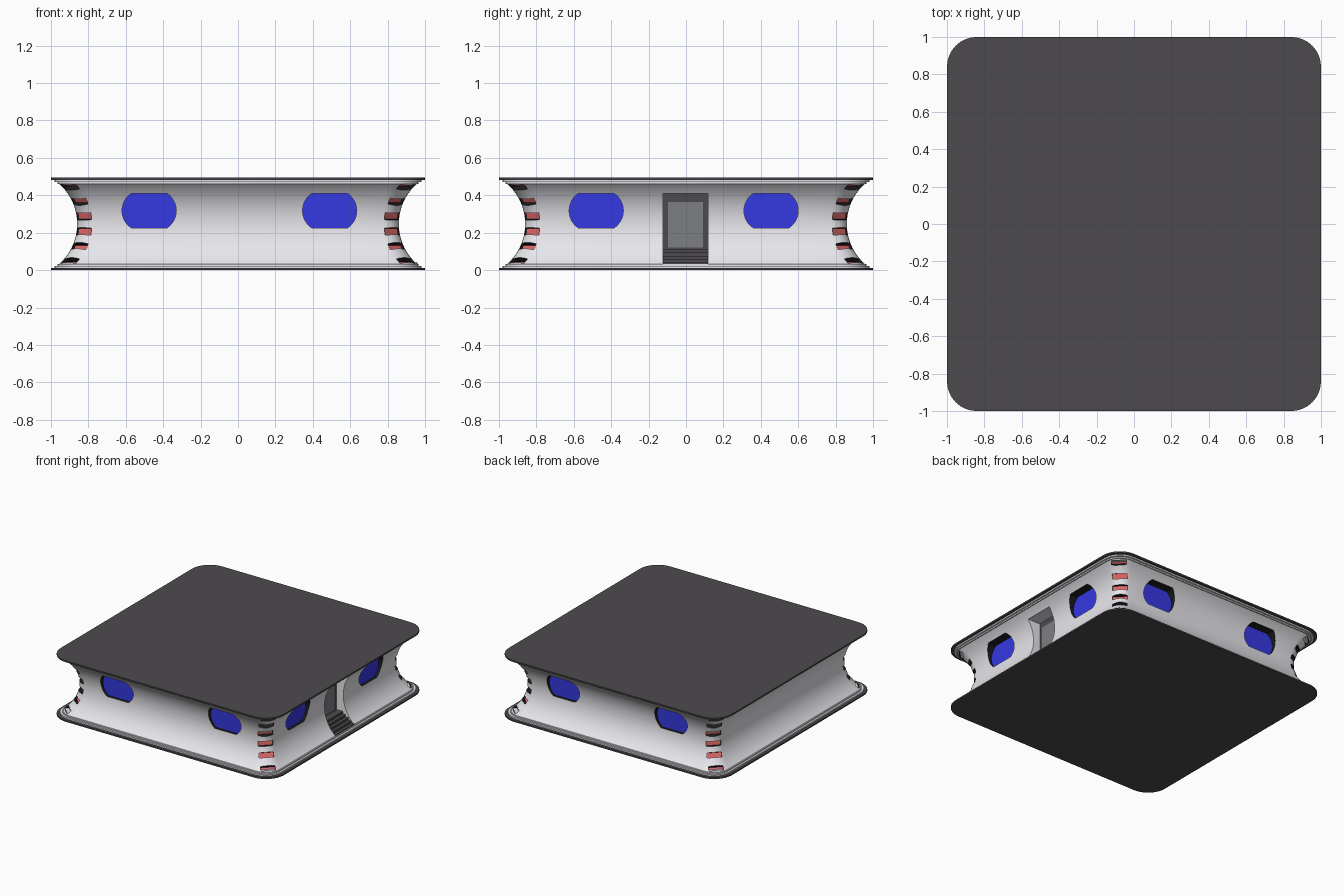
import bpy, bmesh, math
from mathutils import Matrix, Vector

if "Cube" in bpy.data.objects:
    bpy.data.objects.remove(bpy.data.objects["Cube"])


def mat(name, rgb):
    m = bpy.data.materials.new(name)
    m.diffuse_color = (*rgb, 1)
    m.use_nodes = True
    m.node_tree.nodes["Principled BSDF"].inputs["Base Color"].default_value = m.diffuse_color
    return m


DARK = mat("dark_grey", (0.075, 0.068, 0.075))
WHITE = mat("off_white", (0.8, 0.8, 0.84))
BLACK = mat("black", (0.012, 0.012, 0.012))
BLUE = mat("blue_glass", (0.035, 0.04, 0.75))
RED = mat("red_light", (0.75, 0.14, 0.14))
GREY = mat("grey_glass", (0.2, 0.21, 0.22))


def finish(name, bm, material, smooth=False):
    bmesh.ops.recalc_face_normals(bm, faces=bm.faces)
    me = bpy.data.meshes.new(name)
    bm.to_mesh(me)
    bm.free()
    ob = bpy.data.objects.new(name, me)
    bpy.context.collection.objects.link(ob)
    me.materials.append(material)
    if smooth:
        bpy.context.view_layer.objects.active = ob
        ob.select_set(True)
        bpy.ops.object.shade_smooth_by_angle(angle=math.radians(30))
        ob.select_set(False)
    return ob


def loft(name, levels, material):
    """Stack of rounded squares given as (z, half width, corner radius)."""
    bm = bmesh.new()
    rings = []
    for z, w, r in levels:
        ring = []
        for q in range(4):
            for k in range(9):
                a = math.pi / 2 * (q + k / 8)
                sx = 1 if q in (0, 3) else -1
                sy = 1 if q < 2 else -1
                ring.append(bm.verts.new((sx * (w - r) + r * math.cos(a),
                                          sy * (w - r) + r * math.sin(a), z)))
        rings.append(ring)
    for a, b in zip(rings, rings[1:]):
        for i in range(len(a)):
            j = (i + 1) % len(a)
            bm.faces.new((a[i], a[j], b[j], b[i]))
    bm.faces.new(rings[0])
    bm.faces.new(rings[-1])
    return finish(name, bm, material, True)


def prism(bm, outline, d0, d1, m):
    """Extrude an outline (local y, z) from x = d0 to x = d1."""
    a = [bm.verts.new(m @ Vector((d0, y, z))) for y, z in outline]
    b = [bm.verts.new(m @ Vector((d1, y, z))) for y, z in outline]
    bm.faces.new(a)
    bm.faces.new(b)
    for i in range(len(a)):
        j = (i + 1) % len(a)
        bm.faces.new((a[i], a[j], b[j], b[i]))


def rect(y0, y1, z0, z1):
    return [(y0, z0), (y1, z0), (y1, z1), (y0, z1)]


def wall(z):
    return 1.146 - math.sqrt(0.286 ** 2 - (z - 0.247) ** 2)


def rot(deg):
    return Matrix.Rotation(math.radians(deg), 4, 'Z')


# Roof and base slabs with stepped light rims
H = 0.494
for label, f in (("base", lambda z: z), ("roof", lambda z: H - z)):
    loft(label + "_slab", [(f(0), 1, 0.16), (f(0.012), 1, 0.16)], DARK)
    loft(label + "_outer_rim", [(f(0.012), 0.98, 0.15), (f(0.023), 0.98, 0.15)], WHITE)
    loft(label + "_inner_rim", [(f(0.023), 0.965, 0.14), (f(0.033), 0.965, 0.14)], WHITE)

# Concave wall
levels = []
for i in range(25):
    z = 0.03 + (H - 0.06) * i / 24
    w = wall(z)
    levels.append((z, w, 0.09 + (w - 0.86) * 0.4))
body = loft("concave_wall", levels, WHITE)

# Window recesses and blue panes
cut, glass = bmesh.new(), bmesh.new()
R, HALF = 0.1106, math.asin(0.0925 / 0.1106)
arc = [-HALF + 2 * HALF * k / 12 for k in range(13)]
half = [(0.145 - R + R * math.cos(t), 0.3175 + R * math.sin(t)) for t in arc]
shape = half + [(-y, z) for y, z in reversed(half)]
# angle of wall, window centres along the wall
for ang, centres in ((-90, (-0.475, 0.49)), (90, (-0.49, 0.475)), (0, (-0.48, 0.455))):
    for c in centres:
        outline = [(y + c, z) for y, z in shape]
        prism(cut, outline, 0.835, 1.05, rot(ang))
        prism(glass, outline, 0.836, 0.84, rot(ang))
finish("window_glass", glass, BLUE)

# Corner light slots, tilted to follow the wall
lights = bmesh.new()
for ang in (45, 135, 225, 315):
    for i in range(6):
        z = 0.054 + 0.0772 * i
        w = wall(z)
        r = 0.09 + (w - 0.86) * 0.4
        dist = (w - r) * math.sqrt(2) + r
        slope = (wall(z + 0.005) - wall(z - 0.005)) / 0.01 * 1.25
        m = rot(ang) @ Matrix.Translation((dist, 0, z)) @ Matrix.Rotation(math.atan(slope), 4, 'Y')
        hz = 0.019
        prism(cut, rect(-0.055, 0.055, -hz, hz), -0.036, 0.025, m)
        prism(lights, rect(-0.055, 0.055, -hz, hz), -0.035, -0.031, m)
finish("corner_lights", lights, RED)

# Doorway recess
door_cut = bmesh.new()
prism(door_cut, rect(-0.122, 0.118, 0.022, 0.41), 0.79, 1.1, rot(0))

# Carve recesses out of the wall
for cutter in (finish("recess_cutter", cut, BLACK), finish("door_cutter", door_cut, WHITE)):
    cutter.hide_render = True
    mod = body.modifiers.new("carve", 'BOOLEAN')
    mod.object = cutter
    mod.operation = 'DIFFERENCE'
    mod.solver = 'EXACT'
    mod.material_mode = 'TRANSFER'
    bpy.context.view_layer.objects.active = body
    bpy.ops.object.modifier_apply(modifier=mod.name)
    bpy.data.objects.remove(cutter)
body.select_set(True)
bpy.context.view_layer.objects.active = body
bpy.ops.object.shade_smooth_by_angle(angle=math.radians(30))

# Door frame, grey door pane and steps
bm = bmesh.new()
prism(bm, rect(-0.122, 0.118, 0.022, 0.41), 0.791, 0.80, rot(0))
finish("door_frame", bm, DARK)
bm = bmesh.new()
prism(bm, rect(-0.095, 0.09, 0.122, 0.365), 0.80, 0.803, rot(0))
finish("door_pane", bm, GREY)
bm = bmesh.new()
for i in range(5):
    prism(bm, rect(-0.122, 0.118, 0.022 + 0.018 * i, 0.04 + 0.018 * i), 0.80, 0.96 - 0.026 * i, rot(0))
finish("entry_steps", bm, DARK)
